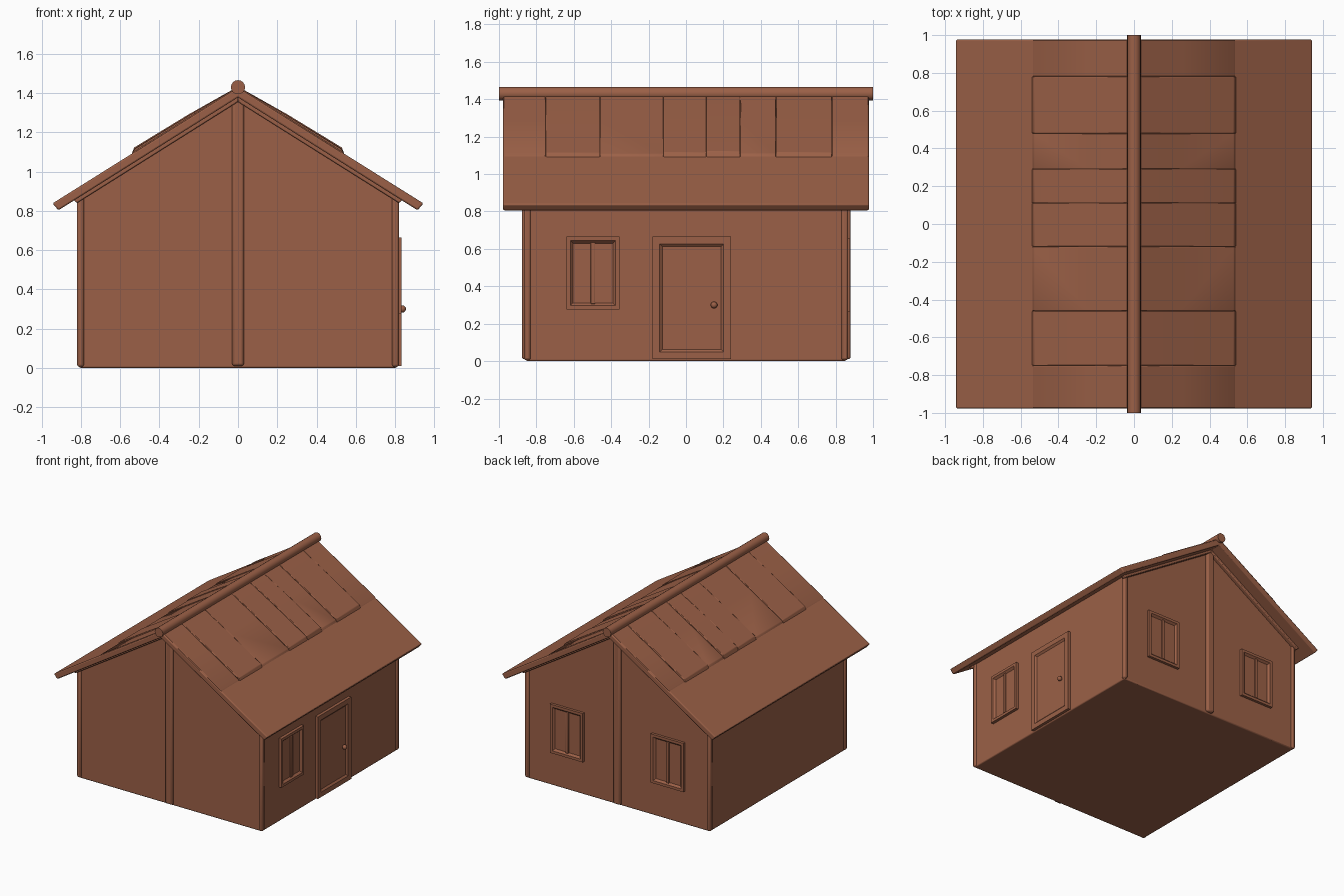
import bpy, bmesh, math
from mathutils import Matrix, Vector

if "Cube" in bpy.data.objects:
    bpy.data.objects.remove(bpy.data.objects["Cube"])

clay = bpy.data.materials.new("terracotta")
clay.diffuse_color = (0.33, 0.118, 0.063, 1)
clay.use_nodes = True
clay.node_tree.nodes["Principled BSDF"].inputs["Base Color"].default_value = clay.diffuse_color


def finish(name, bm, bevel=0.0):
    bmesh.ops.recalc_face_normals(bm, faces=bm.faces)
    me = bpy.data.meshes.new(name)
    bm.to_mesh(me)
    bm.free()
    me.materials.append(clay)
    ob = bpy.data.objects.new(name, me)
    bpy.context.collection.objects.link(ob)
    if bevel:
        m = ob.modifiers.new("soft_edges", 'BEVEL')
        m.width, m.segments, m.limit_method = bevel, 2, 'ANGLE'
    bpy.ops.object.select_all(action='DESELECT')
    ob.select_set(True)
    bpy.context.view_layer.objects.active = ob
    bpy.ops.object.shade_smooth_by_angle(angle=math.radians(35))
    return ob


def prism(name, profile, y0, y1, bevel=0.0):
    """Extrude an x-z profile along y."""
    bm = bmesh.new()
    a = [bm.verts.new((x, y0, z)) for x, z in profile]
    b = [bm.verts.new((x, y1, z)) for x, z in profile]
    bm.faces.new(a)
    bm.faces.new(b[::-1])
    n = len(a)
    for i in range(n):
        bm.faces.new((a[i], b[i], b[(i + 1) % n], a[(i + 1) % n]))
    return finish(name, bm, bevel)


def box(name, x0, x1, y0, y1, z0, z1, bevel=0.0):
    return prism(name, [(x0, z0), (x1, z0), (x1, z1), (x0, z1)], y0, y1, bevel)


def framed_panel(name, axis, base, u, z, depth, rim, sink, mullion=False):
    """Plate on a wall (axis 'x' or 'y'), outer face inset and pushed back."""
    w, h = u[1] - u[0], z[1] - z[0]
    mid_u, mid_z = sum(u) / 2, sum(z) / 2
    if axis == 'x':
        centre, size = (base + depth / 2, mid_u, mid_z), (depth, w, h)
        out = Vector((1, 0, 0))
    else:
        centre, size = (mid_u, base + depth / 2, mid_z), (w, depth, h)
        out = Vector((0, 1, 0))
    bm = bmesh.new()
    bmesh.ops.create_cube(bm, size=1, matrix=Matrix.Translation(centre) @ Matrix.Diagonal((*size, 1)))
    bm.normal_update()
    face = max(bm.faces, key=lambda f: f.normal.dot(out))
    bmesh.ops.inset_region(bm, faces=[face], thickness=rim, depth=0)
    bmesh.ops.inset_region(bm, faces=[face], thickness=0.02, depth=-sink)
    finish(name, bm)
    if mullion:
        p, q = base, base + depth * 0.75
        a, b = mid_u - 0.012, mid_u + 0.012
        zz = (z[0] + rim, z[1] - rim)
        if axis == 'x':
            box(name + "_mullion", p, q, a, b, *zz, 0.004)
        else:
            box(name + "_mullion", a, b, p, q, *zz, 0.004)


# Walls with gables
prism("walls", [(-0.81, 0), (0.81, 0), (0.81, 0.885), (0, 1.4), (-0.81, 0.885)],
      -0.855, 0.855, 0.008)

# Corner posts and gable centre posts
for sx in (-1, 1):
    for sy in (-1, 1):
        xs = sorted((sx * 0.785, sx * 0.82))
        ys = sorted((sy * 0.83, sy * 0.867))
        box("corner_post", *xs, *ys, 0.005, 0.88, 0.012)
box("front_post", -0.03, 0.03, -0.878, -0.84, 0.01, 1.38, 0.012)
box("back_post", -0.03, 0.03, 0.84, 0.88, 0.01, 1.38, 0.012)

# Roof slabs as one folded profile
prism("roof", [(0, 1.43), (0.945, 0.838), (0.915, 0.803), (0, 1.378),
               (-0.915, 0.803), (-0.945, 0.838)], -0.978, 0.978, 0.008)

# Rake moulding under the roof against each gable
for sy in (-1, 1):
    for sx in (-1, 1):
        ys = sorted((sy * 0.85, sy * 0.885))
        prism("rake_trim", [(0, 1.385), (sx * 0.84, 0.857), (sx * 0.82, 0.84), (0, 1.355)],
              *ys, 0.006)

# Raised upper roof boards, tapering towards the ridge
edges = [-0.975, -0.75, -0.46, -0.12, 0.11, 0.29, 0.48, 0.78, 0.975]
lift = [0.006, 0.016, 0.01, 0.018, 0.024, 0.012, 0.018, 0.006]


def top(x):
    return 1.43 - 0.6265 * x


for sx in (-1, 1):
    for i, t in enumerate(lift):
        prof = [(0.0, top(0) - 0.01), (0.0, top(0) + 0.003), (0.25, top(0.25) + t * 0.8),
                (0.53, top(0.53) + t), (0.545, top(0.545) - 0.01)]
        prism("roof_board", [(sx * x, z) for x, z in prof], edges[i], edges[i + 1], 0.004)

# Ridge pole
bm = bmesh.new()
bmesh.ops.create_cone(bm, cap_ends=True, segments=16, radius1=0.036, radius2=0.036, depth=2.0,
                      matrix=Matrix.Translation((0, 0, 1.43)) @ Matrix.Rotation(math.pi / 2, 4, 'X'))
finish("ridge_pole", bm)

# Side window and door
framed_panel("side_window", 'x', 0.805, (-0.64, -0.355), (0.275, 0.665), 0.028, 0.03, 0.016, True)
framed_panel("door", 'x', 0.805, (-0.18, 0.24), (0.01, 0.665), 0.028, 0.055, 0.012)
bm = bmesh.new()
bmesh.ops.create_uvsphere(bm, u_segments=12, v_segments=8, radius=0.018,
                          matrix=Matrix.Translation((0.838, 0.15, 0.3)))
finish("door_knob", bm)

# Back windows
for sx in (-1, 1):
    framed_panel("back_window", 'y', 0.85, sorted((sx * 0.3, sx * 0.59)), (0.265, 0.655),
                 0.026, 0.03, 0.016, True)
